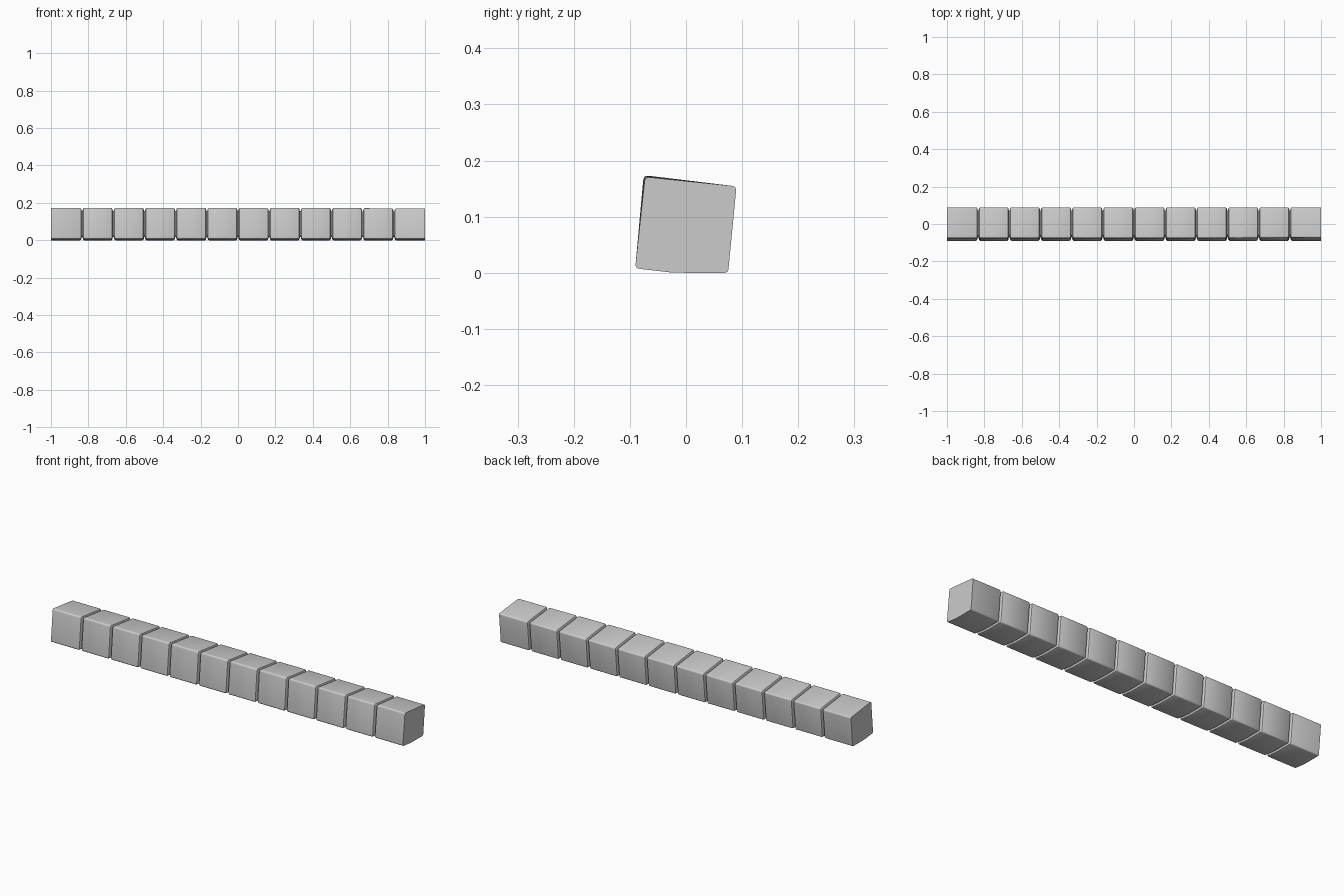
import bpy
import bmesh
from math import cos, sin, pi
from mathutils import Vector

cube = bpy.data.objects.get("Cube")
if cube:
    bpy.data.objects.remove(cube, do_unlink=True)

grey = bpy.data.materials.new("stone grey")
grey.use_nodes = True
tint = (0.6, 0.6, 0.6, 1)
grey.diffuse_color = tint
grey.node_tree.nodes["Principled BSDF"].inputs["Base Color"].default_value = tint

BLOCKS = 12
PITCH = 2 / BLOCKS
CENTRE = Vector((0, 0.086))

# Leaning square section (y, z), with a worn lower front edge
CORNERS = [Vector(c) for c in ((-0.0905, 0.008), (-0.03, 0.001), (0.0, 0.0),
                               (0.075, 0.0), (0.09, 0.154), (-0.0755, 0.174))]
RADII = (0.008, 0, 0, 0.007, 0.008, 0.009)


def rounded_section(steps=4):
    points = []
    for i, (corner, radius) in enumerate(zip(CORNERS, RADII)):
        if not radius:
            points.append(corner)
            continue
        a = corner + (CORNERS[i - 1] - corner).normalized() * radius
        b = corner + (CORNERS[(i + 1) % len(CORNERS)] - corner).normalized() * radius
        for s in range(steps + 1):
            t = s / steps
            points.append(a * (1 - t) ** 2 + corner * 2 * t * (1 - t) + b * t * t)
    return points


def stations():
    # Lengthwise positions with the groove depth at each one
    result = [(-1, 0)]
    for k in range(1, BLOCKS):
        x = -1 + k * PITCH
        result += [(x + dx, d) for dx, d in ((-0.011, 0), (-0.007, 0.002), (-0.004, 0.007),
                                             (-0.0025, 0.016), (0.0025, 0.016),
                                             (0.004, 0.007), (0.007, 0.002), (0.011, 0))]
    return result + [(1, 0)]


def wear(point, x):
    # Soft dent in the upper front edge near the left end
    t = min(max((x - 0.45) / 0.4, 0), 1)
    near = max(0, 1 - (point - CORNERS[5]).length / 0.06)
    return point + (CENTRE - point).normalized() * 0.004 * t * near


# Grooved bar made by joining the sections
bm = bmesh.new()
section = rounded_section()
rings = []
for x, depth in stations():
    scale = 1 - depth / 0.083
    ring = []
    for p in section:
        q = CENTRE + (wear(p, x) - CENTRE) * scale
        ring.append(bm.verts.new((x, q.x, q.y)))
    rings.append(ring)
for a, b in zip(rings, rings[1:]):
    for i in range(len(section)):
        j = (i + 1) % len(section)
        bm.faces.new((a[i], a[j], b[j], b[i]))
bm.faces.new(rings[0])
bm.faces.new(rings[-1])
bmesh.ops.recalc_face_normals(bm, faces=bm.faces)

mesh = bpy.data.meshes.new("grooved_bar")
bm.to_mesh(mesh)
bm.free()
mesh.materials.append(grey)
bar = bpy.data.objects.new("grooved_bar", mesh)
bpy.context.collection.objects.link(bar)
bpy.context.view_layer.objects.active = bar
bar.select_set(True)
bpy.ops.object.shade_smooth_by_angle(angle=pi / 6)
